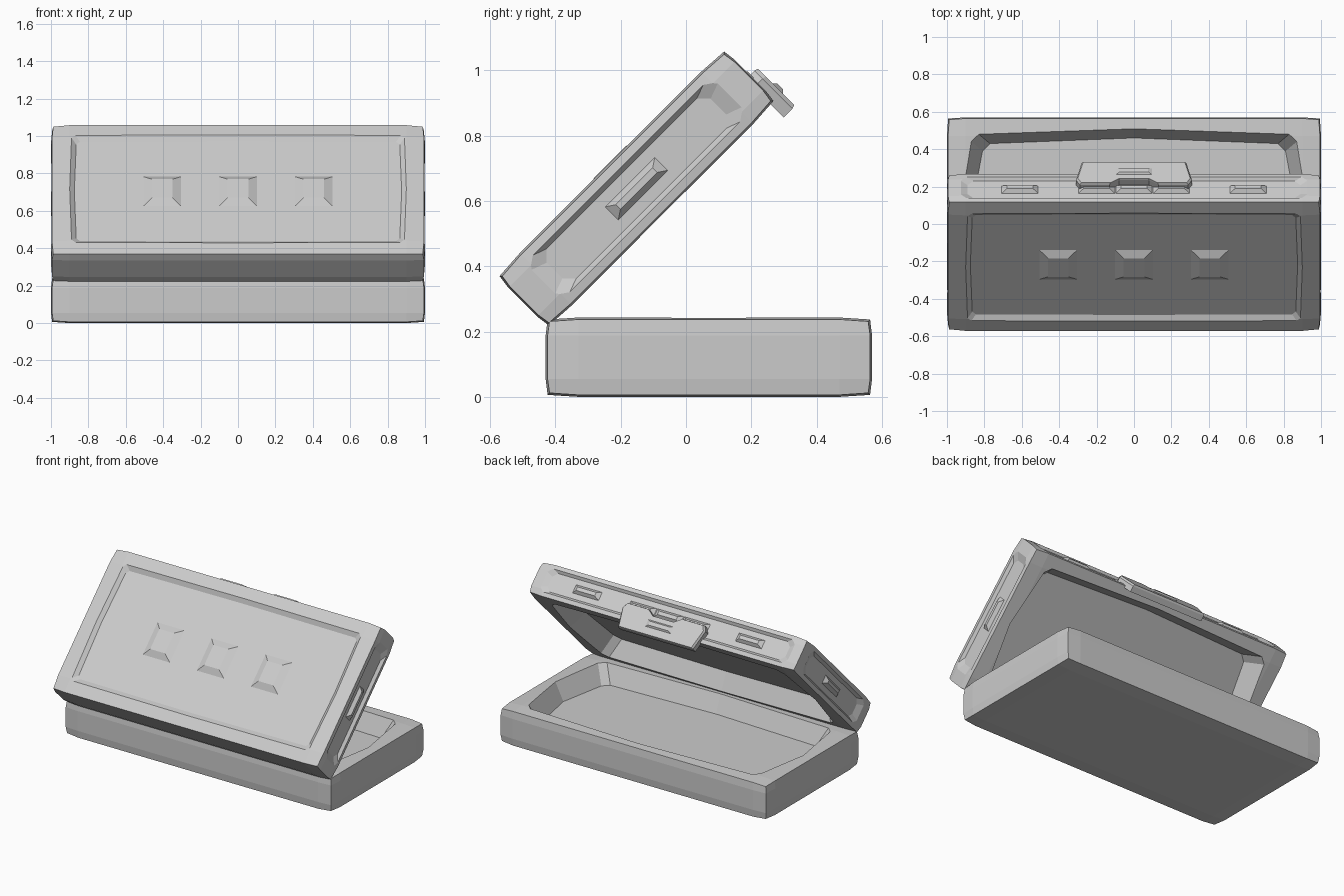
import bpy, bmesh, math
from mathutils import Matrix, Vector

if "Cube" in bpy.data.objects:
    bpy.data.objects.remove(bpy.data.objects["Cube"])

grey = bpy.data.materials.new("light_grey")
grey.diffuse_color = (0.6, 0.6, 0.6, 1)
grey.use_nodes = True
grey.node_tree.nodes["Principled BSDF"].inputs["Base Color"].default_value = grey.diffuse_color


def make(name, bm):
    bmesh.ops.remove_doubles(bm, verts=bm.verts, dist=1e-5)
    bmesh.ops.recalc_face_normals(bm, faces=bm.faces)
    me = bpy.data.meshes.new(name)
    bm.to_mesh(me)
    bm.free()
    me.materials.append(grey)
    ob = bpy.data.objects.new(name, me)
    bpy.context.collection.objects.link(ob)
    return ob


def pillow_box(name, lo, hi):
    """Box with support loops and edges pulled in very slightly."""
    bm = bmesh.new()
    mids = [(l + h) / 2 for l, h in zip(lo, hi)]
    half = [(h - l) / 2 for l, h in zip(lo, hi)]
    steps = []
    for h in half:
        m = min(0.1, h * 0.45)
        steps.append([-h, -h + m, h - m, h])
    for axis in range(3):
        o1, o2 = [a for a in range(3) if a != axis]
        for side in (-1, 1):
            grid = {}
            for i, p in enumerate(steps[o1]):
                for j, q in enumerate(steps[o2]):
                    v = [0, 0, 0]
                    v[axis], v[o1], v[o2] = side * half[axis], p, q
                    edge = [abs(abs(v[k]) - half[k]) < 1e-6 for k in range(3)]
                    pull = 0.006 * (sum(edge) - 1)
                    for k in range(3):
                        if edge[k]:
                            v[k] -= math.copysign(pull, v[k])
                    grid[i, j] = bm.verts.new(Vector(v) + Vector(mids))
            for i in range(3):
                for j in range(3):
                    bm.faces.new([grid[i, j], grid[i + 1, j], grid[i + 1, j + 1], grid[i, j + 1]])
    return make(name, bm)


def outline(hx, hy, c=0.03, bx=0.0, by=0.0):
    """Rectangle with cut corners and optional outward bow at each mid side."""
    q = [(hx + bx, 0), (hx, hy - c), (hx - c, hy), (0, hy + by)]
    right = q + [(-x, y) for x, y in reversed(q[:3])]
    return right + [(x, -y) for x, y in reversed(right[1:-1])]


def loft(name, frame, rings):
    """Closed solid through (outline, height) rings, placed by a frame."""
    bm = bmesh.new()
    loops = [[bm.verts.new(frame @ Vector((x, y, h))) for x, y in pts] for pts, h in rings]
    for a, b in zip(loops, loops[1:]):
        n = len(a)
        for i in range(n):
            bm.faces.new([a[i], a[(i + 1) % n], b[(i + 1) % n], b[i]])
    bm.faces.new(loops[0])
    bm.faces.new(loops[-1])
    return make(name, bm)


def carve(ob, cutters):
    for c in cutters:
        m = ob.modifiers.new("cut", "BOOLEAN")
        m.operation, m.solver, m.object = "DIFFERENCE", "EXACT", c
    dg = bpy.context.evaluated_depsgraph_get()
    me = bpy.data.meshes.new_from_object(ob.evaluated_get(dg))
    ob.modifiers.clear()
    ob.data = me
    for c in cutters:
        bpy.data.objects.remove(c)


def recess(frame, hx, hy, depth, dx, dy, c=0.03, bx=0.0, by=0.0):
    """Sloped-wall cutter starting just above the surface."""
    top = outline(hx, hy, c, bx, by)
    low = outline(hx - dx, hy - dy, c, bx, by)
    return loft("cutter", frame, [(top, 0.02), (top, 0), (low, -depth)])


def bump(name, frame, x, y, hx, hy, base, top, inx, iny):
    """Raised block with sloping sides."""
    def rect(a, b):
        return [(x - a, y - b), (x + a, y - b), (x + a, y + b), (x - a, y + b)]
    return loft(name, frame, [(rect(hx, hy), base), (rect(hx - inx, hy - iny), top)])


def frame(a, b, c, origin):
    return Matrix((a, b, c)).transposed().to_4x4().copy() if origin is None else \
        Matrix.Translation(origin) @ Matrix((a, b, c)).transposed().to_4x4()


X, Y, Z = (1, 0, 0), (0, 1, 0), (0, 0, 1)

# bottom half with shallow tray
tray = pillow_box("case_base", (-1, -0.43, 0), (1, 0.57, 0.243))
carve(tray, [recess(frame(X, Y, Z, (0, 0.07, 0.243)), 0.87, 0.41, 0.12, 0.06, 0.05, 0.04, 0.06, 0.03)])

# lid, built flat around its hinge line then swung open
L, T = 0.985, 0.226
lid_parts = []
lid = pillow_box("case_lid", (-1, 0, 0), (1, L, T))
top_f = frame(X, Y, Z, (0, L / 2, T))
inner_f = frame(X, Y, (0, 0, -1), (0, L / 2, 0))
end_f = frame(X, Z, Y, (0, L, T / 2))
sides = [frame(Y, Z, (s, 0, 0), (s, L / 2, T / 2)) for s in (-1, 1)]
carve(lid, [
    recess(inner_f, 0.87, 0.41, 0.12, 0.06, 0.05, 0.04, 0.05, 0.025),
    recess(top_f, 0.89, 0.405, 0.02, 0.025, 0.03, 0.02, 0.01, 0.005),
    recess(end_f, 0.93, 0.082, 0.018, 0.04, 0.018),
    *[recess(f, 0.405, 0.082, 0.02, 0.05, 0.018) for f in sides],
])
lid_parts.append(lid)

# raised studs on lid top, front edge and sides
for x in (-0.405, 0, 0.405):
    lid_parts.append(bump("lid_stud", top_f, x, 0, 0.105, 0.115, -0.022, 0.002, 0.05, 0.045))
for x in (-0.61, -0.2, 0, 0.2, 0.61):
    lid_parts.append(bump("edge_stud", end_f, x, 0, 0.1, 0.03, -0.02, 0.002, 0.03, 0.018))
for f in sides:
    lid_parts.append(bump("side_stud", f, 0, 0, 0.11, 0.03, -0.022, 0, 0.03, 0.02))

# latch plate with a notched top, hanging below the lid rim
half = [(0.28, -0.165), (0.31, -0.035), (0.29, 0.0), (0.13, 0.0), (0.08, -0.035)]
plate = half + [(-x, y) for x, y in reversed(half)]
lid_parts.append(loft("latch", end_f, [(plate, -0.02), (plate, 0.018),
                                       ([(x * 0.97, y * 0.95 - 0.004) for x, y in plate], 0.03)]))
lid_parts.append(bump("latch_stud", end_f, 0, -0.09, 0.1, 0.025, 0.028, 0.04, 0.025, 0.012))

swing = Matrix.Translation((0, -0.42, 0.21)) @ Matrix.Rotation(math.radians(45), 4, "X")
for ob in lid_parts:
    ob.data.transform(swing)
